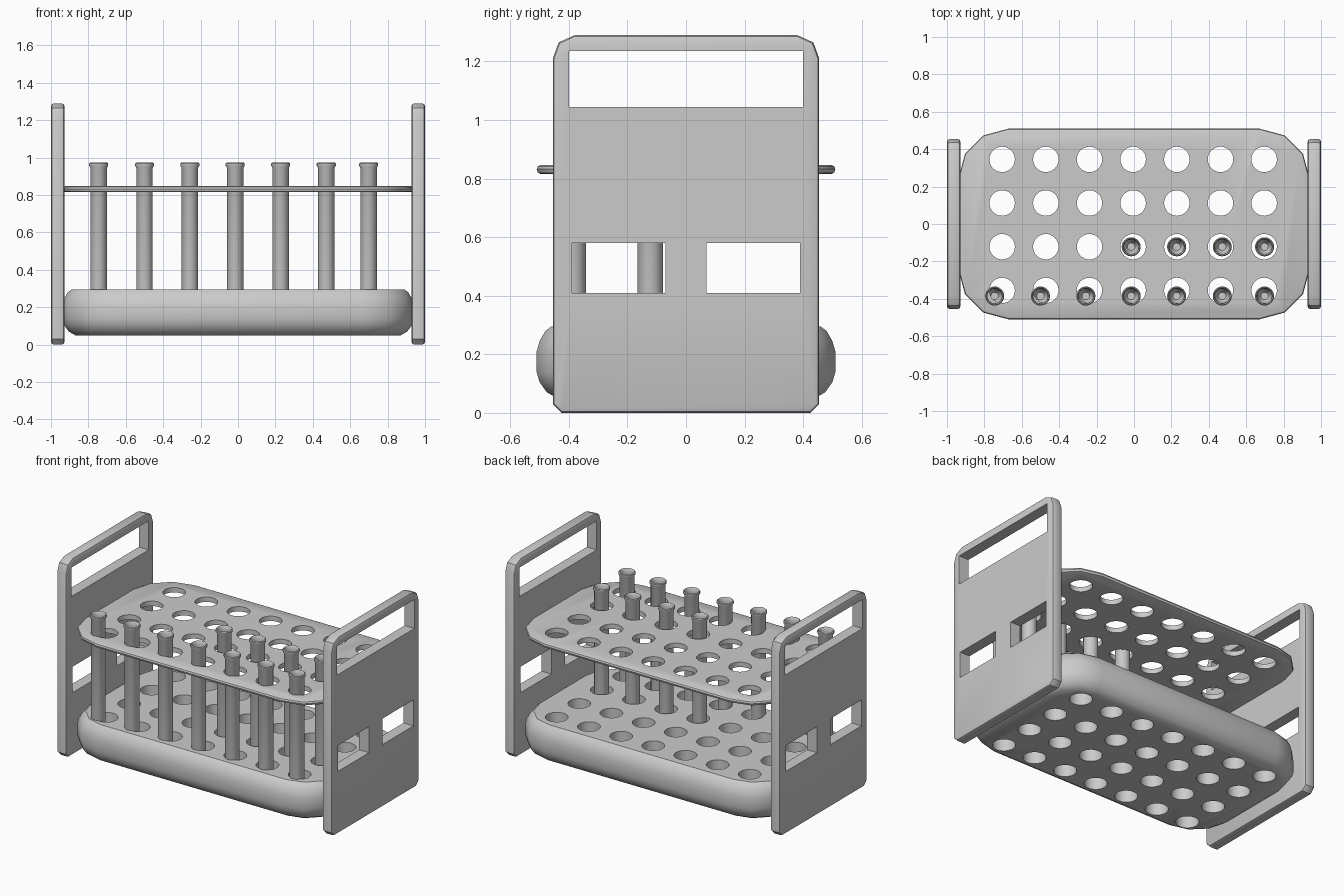
import bpy, bmesh, math
from math import sin, cos, pi

cube = bpy.data.objects.get("Cube")
if cube:
    bpy.data.objects.remove(cube, do_unlink=True)

grey = bpy.data.materials.new("light_grey")
grey.use_nodes = True
colour = (0.6, 0.6, 0.6, 1)
grey.diffuse_color = colour
grey.node_tree.nodes["Principled BSDF"].inputs["Base Color"].default_value = colour


def finish(bm, name):
    bmesh.ops.recalc_face_normals(bm, faces=bm.faces)
    mesh = bpy.data.meshes.new(name)
    bm.to_mesh(mesh)
    bm.free()
    mesh.materials.append(grey)
    obj = bpy.data.objects.new(name, mesh)
    bpy.context.collection.objects.link(obj)
    return obj


def loft(bm, rings, cap=True):
    """Skin a list of closed rings of points, optionally capping both ends."""
    loops = [[bm.verts.new(p) for p in ring] for ring in rings]
    for a, b in zip(loops, loops[1:]):
        for i in range(len(a)):
            j = (i + 1) % len(a)
            bm.faces.new((a[i], a[j], b[j], b[i]))
    if cap:
        bm.faces.new(loops[0][::-1])
        bm.faces.new(loops[-1])


def circle(x, y, z, r, n=32):
    return [(x + r * cos(2 * pi * i / n), y + r * sin(2 * pi * i / n), z) for i in range(n)]


def rounded(hx, hy, r, steps=3):
    """Outline of a rounded rectangle."""
    points = []
    for quarter, (sx, sy) in enumerate([(1, 1), (-1, 1), (-1, -1), (1, -1)]):
        for k in range(steps + 1):
            a = (quarter + k / steps) * pi / 2
            points.append((sx * (hx - r) + r * cos(a), sy * (hy - r) + r * sin(a)))
    return points


def shelf(name, profile):
    """Rounded slab; the profile lists (inset, height) pairs from the bottom up."""
    bm = bmesh.new()
    loft(bm, [[(x, y, z) for x, y in rounded(0.94 - d, 0.51 - d, 0.27 - d)]
              for d, z in profile])
    return finish(bm, name)


def select(obj):
    bpy.ops.object.select_all(action='DESELECT')
    obj.select_set(True)
    bpy.context.view_layer.objects.active = obj


def cut(obj, cutter):
    mod = obj.modifiers.new("openings", 'BOOLEAN')
    mod.operation, mod.solver, mod.object = 'DIFFERENCE', 'EXACT', cutter
    select(obj)
    bpy.ops.object.modifier_apply(modifier=mod.name)


def smooth(obj, angle=35):
    select(obj)
    bpy.ops.object.shade_smooth_by_angle(angle=math.radians(angle))


# Cutter for the grid of holes
bm = bmesh.new()
for col in range(7):
    for row in range(4):
        x, y = -0.705 + 0.2335 * col, -0.355 + 0.2335 * row
        loft(bm, [circle(x, y, -0.2, 0.068), circle(x, y, 1.2, 0.068)])
hole_cutter = finish(bm, "hole_cutter")

# Thick base and thin upper shelf
base = shelf("base", [(0.07, 0.05), (0.035, 0.07), (0.01, 0.105), (0, 0.14), (0, 0.21),
                      (0.01, 0.245), (0.03, 0.28), (0.05, 0.295)])
upper_shelf = shelf("upper_shelf", [(0.015, 0.815), (0.004, 0.82), (0, 0.832),
                                    (0.004, 0.842), (0.015, 0.847)])
for part in (base, upper_shelf):
    cut(part, hole_cutter)
    smooth(part)

# Cutter for the handle slot and the two windows in each end panel
bm = bmesh.new()
for y0, y1, z0, z1 in [(-0.40, 0.40, 1.045, 1.235),
                       (-0.39, -0.07, 0.41, 0.58), (0.07, 0.39, 0.41, 0.58)]:
    outline = [(y0, z0), (y1, z0), (y1, z1), (y0, z1)]
    loft(bm, [[(x, y, z) for y, z in outline] for x in (-1.2, 1.2)])
window_cutter = finish(bm, "window_cutter")

# End panels with clipped corners and softened edges
half = [(0.425, 0), (0.455, 0.03), (0.455, 1.21), (0.435, 1.265), (0.38, 1.29)]
outline = half + [(-y, z) for y, z in reversed(half)]
for side, name in ((1, "left_panel"), (-1, "right_panel")):
    bm = bmesh.new()
    loft(bm, [[(side * x, y, z) for y, z in outline] for x in (0.928, 1.0)])
    bmesh.ops.recalc_face_normals(bm, faces=bm.faces)
    rims = [e for e in bm.edges if abs(e.verts[0].co.x - e.verts[1].co.x) < 0.001]
    bmesh.ops.bevel(bm, geom=rims, offset=0.015, segments=2, profile=0.5, affect='EDGES')
    panel = finish(bm, name)
    cut(panel, window_cutter)
    smooth(panel, 30)

for cutter in (hole_cutter, window_cutter):
    bpy.data.objects.remove(cutter, do_unlink=True)

# Open test tubes with a flared lip: (radius, height) from outer bottom to inner bottom
tube_profile = [(0.02, 0.135), (0.038, 0.15), (0.044, 0.18), (0.044, 0.945), (0.051, 0.957),
                (0.051, 0.968), (0.046, 0.973), (0.04, 0.965), (0.039, 0.94), (0.039, 0.18),
                (0.02, 0.15)]
columns = [-0.745, -0.5, -0.257, -0.015, 0.228, 0.472, 0.698]
places = [(x, -0.385) for x in columns] + [(x, -0.122) for x in columns[3:]]
for i, (x, y) in enumerate(places):
    bm = bmesh.new()
    loft(bm, [circle(x, y, z, r, 24) for r, z in tube_profile])
    smooth(finish(bm, f"test_tube_{i + 1}"), 40)
